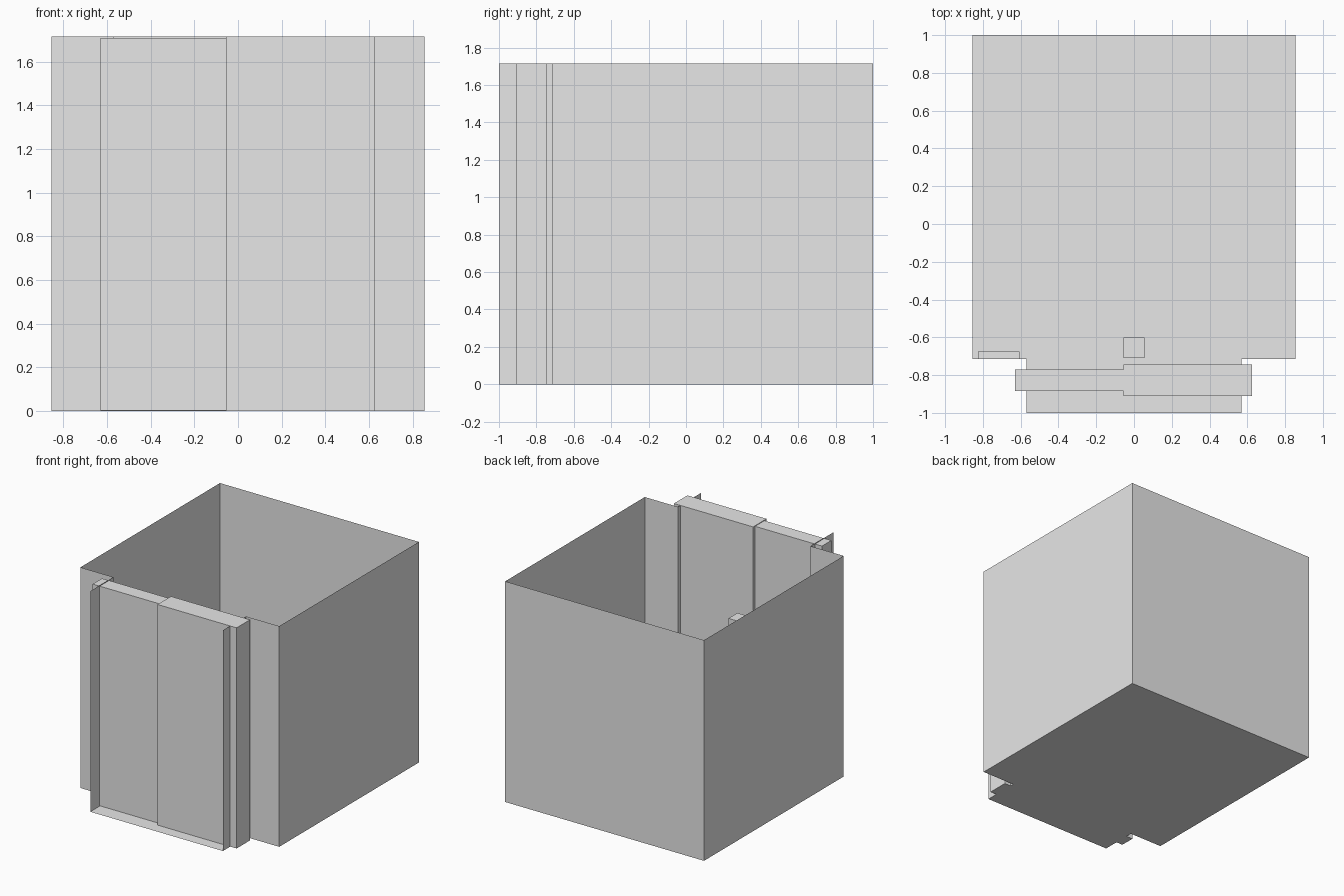
import bpy, bmesh

cube = bpy.data.objects.get("Cube")
if cube:
    bpy.data.objects.remove(cube, do_unlink=True)

# One plain grey for everything
GREY = (0.8, 0.8, 0.8, 1)
grey = bpy.data.materials.new("plain_grey")
grey.use_nodes = True
grey.diffuse_color = GREY
grey.node_tree.nodes["Principled BSDF"].inputs["Base Color"].default_value = GREY

HEIGHT = 1.715
SIDE, BACK, FRONT = 0.855, 1.0, -0.715   # cabin walls
JAMB, SILL = 0.57, -1.0                  # doorway passage


def finish(name, bm):
    mesh = bpy.data.meshes.new(name)
    bm.to_mesh(mesh)
    bm.free()
    mesh.materials.append(grey)
    obj = bpy.data.objects.new(name, mesh)
    bpy.context.collection.objects.link(obj)
    return obj


def box(name, x, y, z):
    bm = bmesh.new()
    bmesh.ops.create_cube(bm, size=1)
    for v in bm.verts:
        for i, (lo, hi) in enumerate((x, y, z)):
            v.co[i] = hi if v.co[i] > 0 else lo
    return finish(name, bm)


# Cabin: thin floor and walls, open at the top and at the doorway
half = [(JAMB, SILL), (JAMB, FRONT), (SIDE, FRONT), (SIDE, BACK)]
outline = half + [(-x, y) for x, y in reversed(half)]
bm = bmesh.new()
low = [bm.verts.new((x, y, 0)) for x, y in outline]
high = [bm.verts.new((x, y, HEIGHT)) for x, y in outline]
bm.faces.new(reversed(low))
for i in range(len(outline) - 1):
    bm.faces.new((low[i], low[i + 1], high[i + 1], high[i]))
finish("cabin_shell", bm)

# Two sliding doors, the left one thicker
box("left_door", (-0.055, 0.625), (-0.91, -0.745), (0, HEIGHT))
box("right_door", (-0.63, -0.055), (-0.885, -0.77), (0.003, HEIGHT - 0.005))

# Fittings inside the cabin
box("control_panel", (-0.825, -0.605), (FRONT, -0.675), (0.65, 1.15))
box("inner_knob", (-0.055, 0.055), (-0.71, -0.6), (0.92, 1.03))
